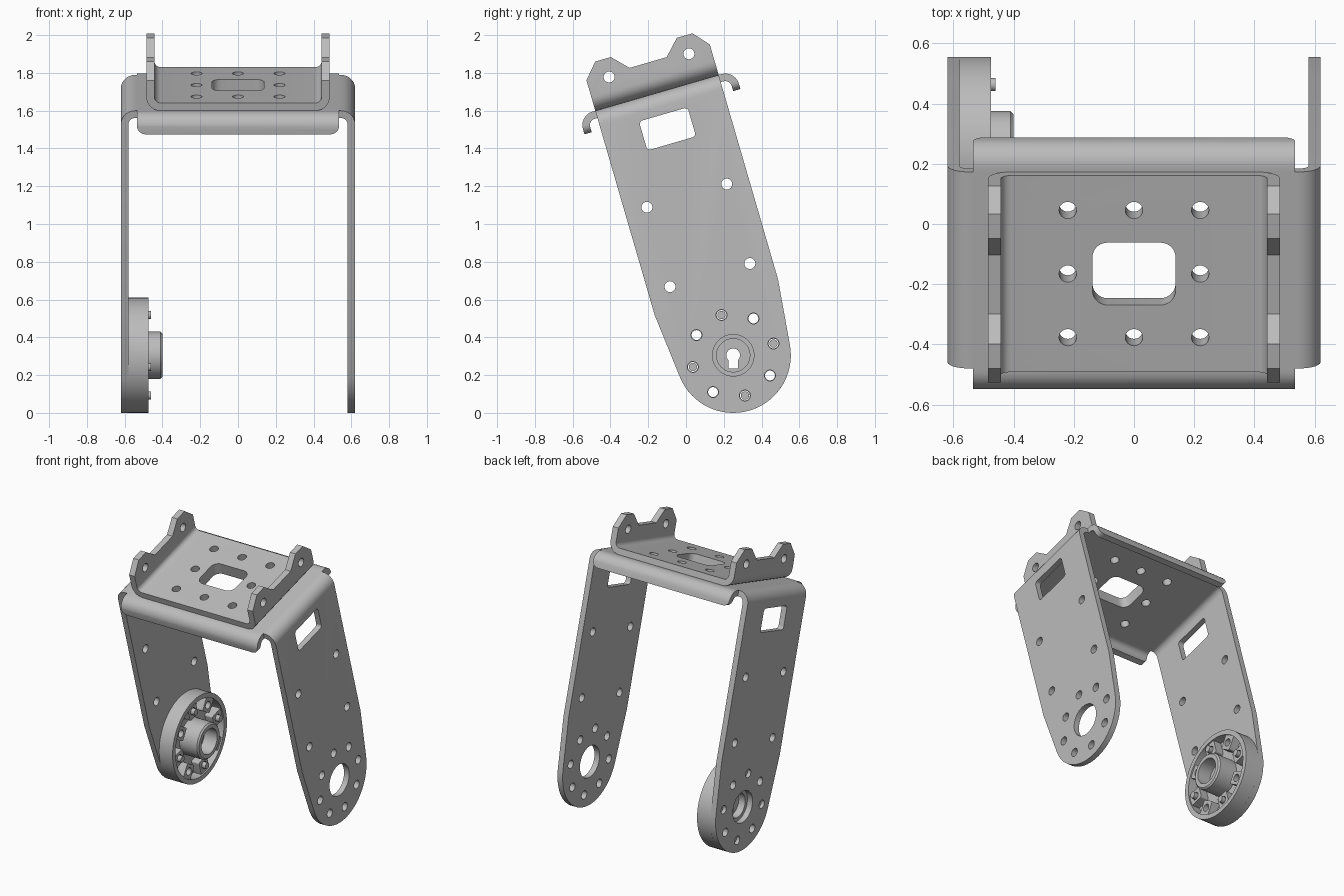
import bpy, bmesh, math
from mathutils import Matrix, Vector

if "Cube" in bpy.data.objects:
    bpy.data.objects.remove(bpy.data.objects["Cube"])

metal = bpy.data.materials.new("grey metal")
metal.use_nodes = True
metal.diffuse_color = (0.5, 0.5, 0.5, 1)
metal.node_tree.nodes["Principled BSDF"].inputs["Base Color"].default_value = (0.5, 0.5, 0.5, 1)

# Everything is built upright around the pivot, then tilted into place
TILT = math.radians(16.2)
PLACE = Matrix.Translation((0, 0.25, 0.305)) @ Matrix.Rotation(TILT, 4, 'X')
TOP, THICK, HALF, PITCH, BOLT = 1.447, 0.04, 0.34, 0.22, 0.029
BOLT_RING = 0.222


def finish(name, bm):
    bmesh.ops.recalc_face_normals(bm, faces=bm.faces)
    mesh = bpy.data.meshes.new(name)
    bm.to_mesh(mesh)
    bm.free()
    mesh.materials.append(metal)
    obj = bpy.data.objects.new(name, mesh)
    bpy.context.collection.objects.link(obj)
    return obj


def prism(name, outline, axis, a, b):
    """Extrude a 2D outline along an axis from a to b."""
    place = {'x': lambda p, t: (t, p[0], p[1]),
             'y': lambda p, t: (p[0], t, p[1]),
             'z': lambda p, t: (p[0], p[1], t)}[axis]
    bm = bmesh.new()
    face = bm.faces.new([bm.verts.new(place(p, a)) for p in outline])
    ext = bmesh.ops.extrude_face_region(bm, geom=[face])
    shift = Vector(place((0, 0), b - a))
    bmesh.ops.translate(bm, vec=shift, verts=[v for v in ext["geom"] if isinstance(v, bmesh.types.BMVert)])
    return finish(name, bm)


def rounded(corners, steps=7):
    """Fillet each (a, b, radius) corner of an outline."""
    out = []
    for i, (a, b, r) in enumerate(corners):
        p = Vector((a, b))
        if r == 0:
            out.append(p)
            continue
        d0 = (Vector(corners[i - 1][:2]) - p).normalized()
        d1 = (Vector(corners[(i + 1) % len(corners)][:2]) - p).normalized()
        half = d0.angle(d1) / 2
        centre = p + (d0 + d1).normalized() * r / math.sin(half)
        s, e = p + d0 * r / math.tan(half) - centre, p + d1 * r / math.tan(half) - centre
        sweep = s.angle(e)
        for k in range(steps + 1):
            f = k / steps
            out.append(centre + (s * math.sin((1 - f) * sweep) + e * math.sin(f * sweep)) / math.sin(sweep))
    return out


def rect(a, b, w, h, r):
    return rounded([(a - w, b - h, r), (a + w, b - h, r), (a + w, b + h, r), (a - w, b + h, r)])


def circle(a, b, r, n=24):
    return [(a + r * math.cos(k * math.tau / n), b + r * math.sin(k * math.tau / n)) for k in range(n)]


def u_section(half, base, end, t, r):
    """Bent sheet section: a base with two legs running to end."""
    d = t if end > base else -t
    i = half - t
    return rounded([(-half, end, 0), (-half, base, r), (half, base, r), (half, end, 0),
                    (i, end, 0), (i, base + d, r - t), (-i, base + d, r - t), (-i, end, 0)])


def combine(obj, other, operation):
    mod = obj.modifiers.new("combine", 'BOOLEAN')
    mod.operation, mod.solver, mod.object = operation, 'EXACT', other
    bpy.context.view_layer.objects.active = obj
    bpy.ops.object.modifier_apply(modifier=mod.name)
    bpy.data.objects.remove(other)


def cut(obj, outline, axis, a, b):
    combine(obj, prism("cutter", outline, axis, a, b), 'DIFFERENCE')


def ring_points():
    return [(BOLT_RING * math.cos(k * math.pi / 4), BOLT_RING * math.sin(k * math.pi / 4)) for k in range(8)]


# Main bracket: bent channel trimmed to the tapering, round-ended arms
frame = prism("main_bracket", u_section(0.62, TOP, -0.4, THICK, 0.075), 'y', -0.4, 0.4)
arc = [math.radians(-5.9 - k * 168.2 / 32) for k in range(33)]
arm = [(-HALF, 0.32), (-HALF, 1.6), (HALF, 1.6), (HALF, 0.32)]
arm += [(0.305 * math.cos(t), 0.305 * math.sin(t)) for t in arc]
combine(frame, prism("trim", arm, 'x', -1, 1), 'INTERSECT')

# Front and back lips with rounded lower corners
lips = prism("lips", u_section(0.43, TOP, 1.343, THICK, 0.075), 'x', -0.535, 0.535)
lip_shape = rounded([(-0.535, 1.343, 0.045), (0.535, 1.343, 0.045), (0.535, 1.6, 0), (-0.535, 1.6, 0)])
combine(lips, prism("trim", lip_shape, 'y', -1, 1), 'INTERSECT')
combine(frame, lips, 'UNION')

# Arm holes: window, mounting holes, pivot and bolt ring
cut(frame, rect(0, 1.248, 0.134, 0.08, 0.02), 'x', -1, 1)
cut(frame, circle(0, 0, 0.11, 40), 'x', -1, 1)
for u, v in ring_points() + [(s * PITCH, h) for s in (-1, 1) for h in (0.442, 0.88)]:
    cut(frame, circle(u, v, BOLT), 'x', -1, 1)

# Upper bracket: upturned channel trimmed to the twin-peaked ears
cradle = prism("upper_bracket", u_section(0.485, TOP, 1.8, 0.043, 0.075), 'y', -0.4, 0.4)
peak = [(HALF, 1.4), (HALF, 1.615), (0.268, 1.697), (0.182, 1.697), (0.102, 1.614)]
ears = peak + [(-u, v) for u, v in reversed(peak)]
combine(cradle, prism("trim", ears, 'x', -1, 1), 'INTERSECT')
for s in (-1, 1):
    cut(cradle, circle(s * PITCH, 1.598, BOLT), 'x', -1, 1)

# Platform holes run through both brackets
for part in (frame, cradle):
    cut(part, rect(0, 0, 0.138, 0.108, 0.05), 'z', 1.38, 1.52)
    for i in (-1, 0, 1):
        for j in (-1, 0, 1):
            if i or j:
                cut(part, circle(i * PITCH, j * PITCH, BOLT), 'z', 1.38, 1.52)

# Hub disc: turned profile of (x, radius) with rim, recess and raised collar
profile = [(-0.58, 0.085), (-0.58, 0.305), (-0.475, 0.305), (-0.475, 0.272), (-0.545, 0.272),
           (-0.545, 0.125), (-0.41, 0.125), (-0.4, 0.115), (-0.4, 0.088), (-0.5, 0.088),
           (-0.5, 0.036), (-0.53, 0.036), (-0.53, 0.085)]
bm = bmesh.new()
verts = [bm.verts.new((x, 0, r)) for x, r in profile]
edges = [bm.edges.new((verts[i - 1], verts[i])) for i in range(len(verts))]
bmesh.ops.spin(bm, geom=verts + edges, axis=(1, 0, 0), cent=(0, 0, 0), angle=math.tau, steps=64)
bmesh.ops.remove_doubles(bm, verts=bm.verts, dist=1e-4)
hub = finish("hub_disc", bm)

# Key slot under the hub bore
down = Vector((-math.sin(TILT), -math.cos(TILT)))
side = Vector((down.y, -down.x)) * 0.025
cut(hub, [side, -side, down * 0.07 - side, down * 0.07 + side], 'x', -0.56, -0.45)

# Radial pads carrying the bolt holes
for k in range(8):
    pad = prism("pad", rect(BOLT_RING + 0.005, 0, 0.053, 0.045, 0.012), 'x', -0.56, -0.485)
    pad.data.transform(Matrix.Rotation(k * math.pi / 4, 4, 'X'))
    combine(hub, pad, 'UNION')
for u, v in ring_points():
    cut(hub, circle(u, v, BOLT - 0.003), 'x', -0.7, -0.45)

# Screws in every second bolt hole
screws = [prism(f"screw_{k + 1}", circle(u, v, 0.022, 16), 'x', -0.6, -0.46)
          for k, (u, v) in enumerate(ring_points()[::2])]

# Tilt into place and shade
for obj in [frame, cradle, hub] + screws:
    obj.data.transform(PLACE)
    bpy.ops.object.select_all(action='DESELECT')
    obj.select_set(True)
    bpy.context.view_layer.objects.active = obj
    bpy.ops.object.shade_smooth_by_angle(angle=math.radians(30))
